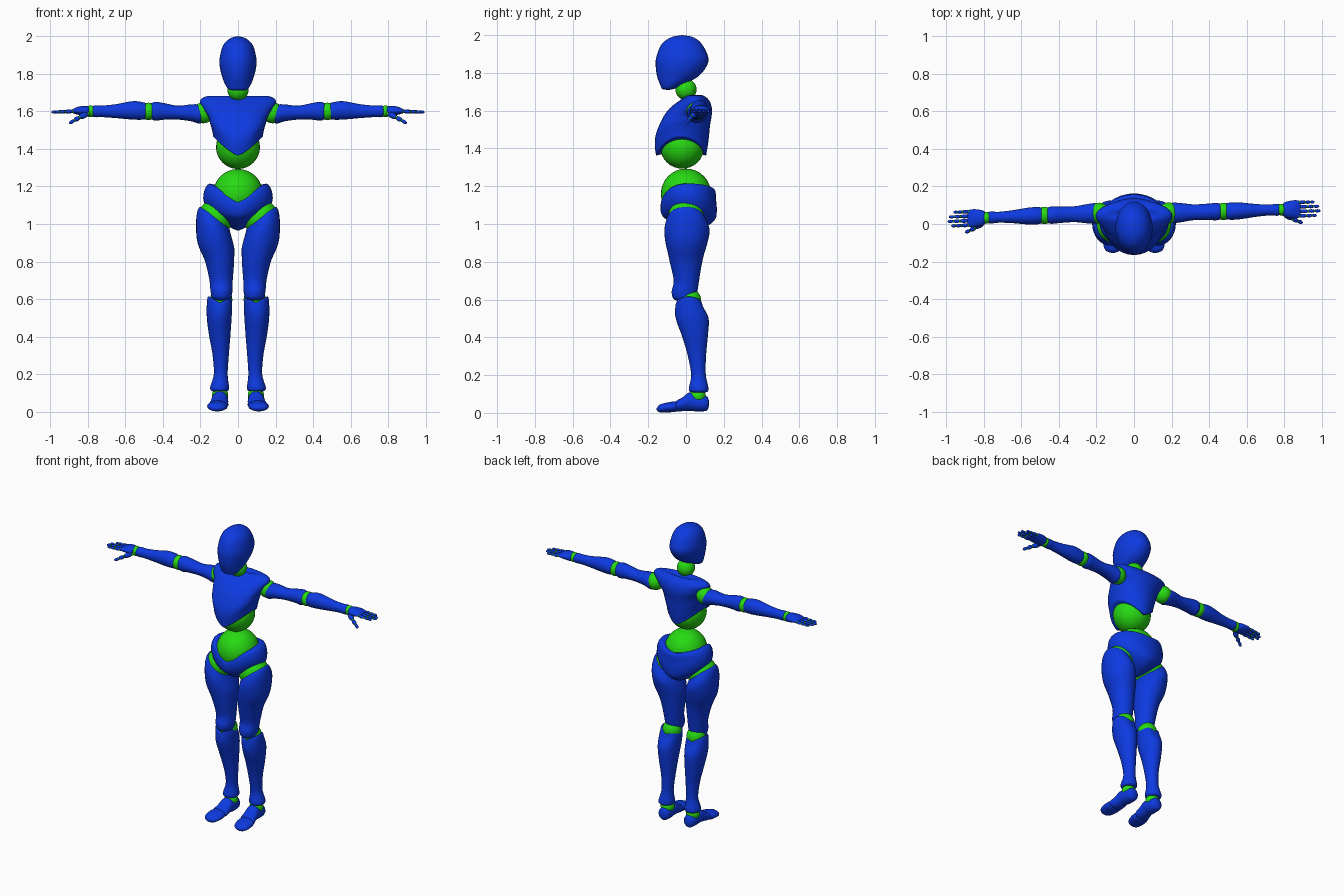
import bpy, bmesh, math
from mathutils import Vector, Matrix

default = bpy.data.objects.get("Cube")
if default:
    bpy.data.objects.remove(default)


def material(name, rgb):
    mat = bpy.data.materials.new(name)
    mat.use_nodes = True
    color = (*rgb, 1)
    mat.diffuse_color = color
    mat.node_tree.nodes["Principled BSDF"].inputs["Base Color"].default_value = color
    return mat


blue = material("shell blue", (.004, .042, .75))
green = material("joint green", (.02, .7, .006))


def clamp(value):
    return max(0, min(1, value))


def finish(bm, name, mat):
    bmesh.ops.recalc_face_normals(bm, faces=bm.faces)
    for face in bm.faces:
        face.smooth = True
    mesh = bpy.data.meshes.new(name)
    bm.to_mesh(mesh)
    bm.free()
    mesh.materials.append(mat)
    obj = bpy.data.objects.new(name, mesh)
    bpy.context.collection.objects.link(obj)
    return obj


def spline(a, b, c, d, t):
    return b + t / 2 * (c - a + t * (2 * a - 5 * b + 4 * c - d + t * (3 * (b - c) + d - a)))


def loft(name, axis, sections, warp=None, side=1, segments=32, steps=5):
    """Smooth skin over elliptical sections: position, two centres, two radii."""
    rows, last = [], len(sections) - 1
    for i in range(last):
        near = [sections[max(0, min(last, i + k))] for k in (-1, 0, 1, 2)]
        rows += [[spline(*v, s / steps) for v in zip(*near)] for s in range(steps)]
    rows.append(sections[last])
    bm, rings = bmesh.new(), []
    for pos, c1, c2, r1, r2 in rows:
        ring = []
        for k in range(segments):
            angle = math.tau * k / segments
            co = [c1 + max(r1, .001) * math.cos(angle), c2 + max(r2, .001) * math.sin(angle)]
            co.insert("xyz".index(axis), pos)
            x, y, z = warp(*co) if warp else co
            ring.append(bm.verts.new((x * side, y, z)))
        rings.append(ring)
    for low, high in zip(rings, rings[1:]):
        for k in range(segments):
            n = (k + 1) % segments
            bm.faces.new((low[k], low[n], high[n], high[k]))
    bm.faces.new(rings[0])
    bm.faces.new(rings[-1])
    return finish(bm, name, blue)


def ball(name, centre, radius, side=1, detail=32):
    x, y, z = centre
    bm = bmesh.new()
    bmesh.ops.create_uvsphere(bm, u_segments=detail, v_segments=detail // 2, radius=radius,
                              matrix=Matrix.Translation((x * side, y, z)))
    return finish(bm, name, green)


def bone(name, start, end, radius, side):
    """Slim rounded segment between two points."""
    p, q = (Vector((v[0] * side, v[1], v[2])) for v in (start, end))
    turn = (q - p).to_track_quat("Z", "Y").to_matrix().to_4x4()
    size = Matrix.Diagonal((radius, radius, (q - p).length * .56, 1))
    bm = bmesh.new()
    bmesh.ops.create_uvsphere(bm, u_segments=12, v_segments=8, radius=1,
                              matrix=Matrix.Translation((p + q) / 2) @ turn @ size)
    return finish(bm, name, blue)


# Head and neck
loft("head", "z", [
    (2.0, 0, -.02, 0, 0), (1.988, 0, -.02, .042, .06), (1.95, 0, -.022, .08, .108),
    (1.88, 0, -.02, .098, .138), (1.83, 0, -.027, .096, .133), (1.78, 0, -.045, .083, .108),
    (1.74, 0, -.073, .067, .065), (1.715, 0, -.095, .045, .03), (1.71, 0, -.095, 0, 0)])
ball("neck_joint", (0, 0, 1.712), .056)


# Chest, with the lower rim arched up at the sides
def chest_rim(x, y, z):
    return x, y, z + .11 * clamp((1.6 - z) / .2) * (abs(x) / .14) ** 1.3


loft("chest", "z", [
    (1.665, 0, .05, .01, .01), (1.682, 0, .05, .15, .035), (1.655, 0, .045, .203, .077),
    (1.6, 0, .02, .178, .118), (1.52, 0, -.008, .158, .135), (1.45, 0, -.022, .15, .142),
    (1.38, 0, -.026, .135, .135), (1.365, 0, -.025, .12, .12), (1.41, 0, -.02, .02, .02)],
    chest_rim)
ball("waist_joint", (0, -.02, 1.41), .117)
ball("belly_joint", (0, 0, 1.16), .133)


# Pelvis, with the upper rim dipping at the front
def pelvis_rim(x, y, z):
    dip = .1 * clamp(-y / .12) + .03 * clamp(y / .12)
    return x, y, z - clamp((z - 1) / .2) * dip * (1 - clamp(abs(x) / .17))


loft("pelvis", "z", [
    (1.17, 0, 0, .05, .05), (1.215, 0, .01, .15, .135), (1.15, 0, .012, .185, .147),
    (1.08, 0, .02, .165, .143), (1.03, 0, .03, .108, .125), (.99, 0, .03, .055, .085),
    (.965, 0, .02, .005, .02)], pelvis_rim)


def thigh_rim(x, y, z):
    return x, y, z - .6 * (.2 - x) * clamp((z - .85) / .2)


def shin_rim(x, y, z):
    return x, y, z + .035 * clamp((z - .5) / .1) * (abs(x - .095) / .06 - 1)


for side, label, slope in ((1, "left", .03), (-1, "right", -.04)):
    # Legs
    ball(f"{label}_hip_joint", (.12, 0, 1.035), .095, side)
    loft(f"{label}_thigh", "z", [
        (1.05, .13, 0, .02, .03), (1.09, .132, 0, .06, .075), (1.07, .13, 0, .083, .1),
        (1.0, .128, .005, .095, .12), (.9, .118, .002, .098, .108), (.8, .098, 0, .077, .086),
        (.7, .09, .002, .062, .067), (.64, .088, -.008, .058, .068),
        (.6, .088, -.006, .046, .056), (.59, .088, 0, .01, .01)], thigh_rim, side)
    ball(f"{label}_knee_joint", (.09, .02, .597), .06, side)
    loft(f"{label}_shin", "z", [
        (.57, .095, .015, .01, .01), (.615, .097, .015, .056, .062), (.58, .098, .018, .067, .075),
        (.5, .1, .033, .066, .087), (.4, .097, .048, .056, .067), (.3, .092, .058, .043, .048),
        (.2, .092, .066, .037, .039), (.13, .098, .067, .05, .052),
        (.11, .098, .067, .04, .042), (.108, .098, .067, .01, .01)], shin_rim, side)
    ball(f"{label}_ankle_joint", (.095, .062, .088), .043, side)

    # Feet
    loft(f"{label}_foot", "y", [
        (.122, .095, .05, .005, .01), (.11, .095, .05, .034, .038), (.06, .095, .053, .043, .045),
        (.02, .097, .06, .044, .049), (-.02, .1, .045, .048, .036),
        (-.05, .104, .036, .05, .028), (-.06, .105, .036, .02, .012)], side=side)
    loft(f"{label}_toes", "y", [
        (-.045, .106, .034, .02, .012), (-.055, .107, .033, .05, .027), (-.1, .11, .029, .054, .026),
        (-.14, .112, .023, .04, .02), (-.155, .112, .02, .005, .005)], side=side)

    # Arms, each swung a little about its shoulder
    def swing(x, y, z):
        return x, y + .058 + slope * (x - .17), z

    def arm(part, sections):
        loft(f"{label}_{part}", "x", sections, swing, side)

    ball(f"{label}_shoulder_joint", swing(.185, 0, 1.592), .056, side)
    arm("upper_arm", [
        (.215, 0, 1.585, .01, .01), (.193, 0, 1.585, .04, .038), (.205, 0, 1.585, .054, .051),
        (.25, 0, 1.592, .051, .045), (.32, 0, 1.593, .042, .037), (.4, 0, 1.6, .044, .045),
        (.44, 0, 1.6, .046, .05), (.465, 0, 1.601, .036, .038), (.47, 0, 1.601, .01, .01)])
    ball(f"{label}_elbow_joint", swing(.477, 0, 1.6), .046, side)
    arm("forearm", [
        (.51, 0, 1.6, .01, .01), (.488, 0, 1.601, .036, .036), (.505, 0, 1.602, .045, .046),
        (.56, 0, 1.605, .045, .049), (.65, 0, 1.601, .034, .037), (.72, 0, 1.6, .029, .031),
        (.77, 0, 1.6, .031, .03), (.78, 0, 1.6, .01, .01)])
    ball(f"{label}_wrist_joint", swing(.785, 0, 1.6), .031, side)
    arm("palm", [
        (.79, 0, 1.6, .01, .01), (.798, 0, 1.6, .036, .027), (.84, 0, 1.603, .047, .024),
        (.87, 0, 1.602, .047, .015), (.885, 0, 1.6, .04, .008), (.887, 0, 1.6, .01, .003)])

    # Fingers of three segments with small joints between
    for finger, spread, tip in (("index", -.036, .972), ("middle", -.012, .992),
                                ("ring", .012, .985), ("little", .036, .96)):
        knots = [swing(.88 + (tip - .88) * t, spread, 1.6 - .004 * t) for t in (0, .42, .73, 1)]
        for k in range(3):
            bone(f"{label}_{finger}_finger_{k + 1}", knots[k], knots[k + 1], .0105 - .001 * k, side)
            ball(f"{label}_{finger}_knuckle_{k + 1}", knots[k], .0085 - .001 * k, side, 12)

    # Thumb
    thumb = [swing(*p) for p in ((.8, -.025, 1.588), (.845, -.05, 1.567),
                                 (.872, -.063, 1.551), (.897, -.074, 1.537))]
    for k in range(3):
        bone(f"{label}_thumb_{k + 1}", thumb[k], thumb[k + 1], .016 - .003 * k, side)
        ball(f"{label}_thumb_joint_{k + 1}", thumb[k], .012 - .002 * k, side, 12)
